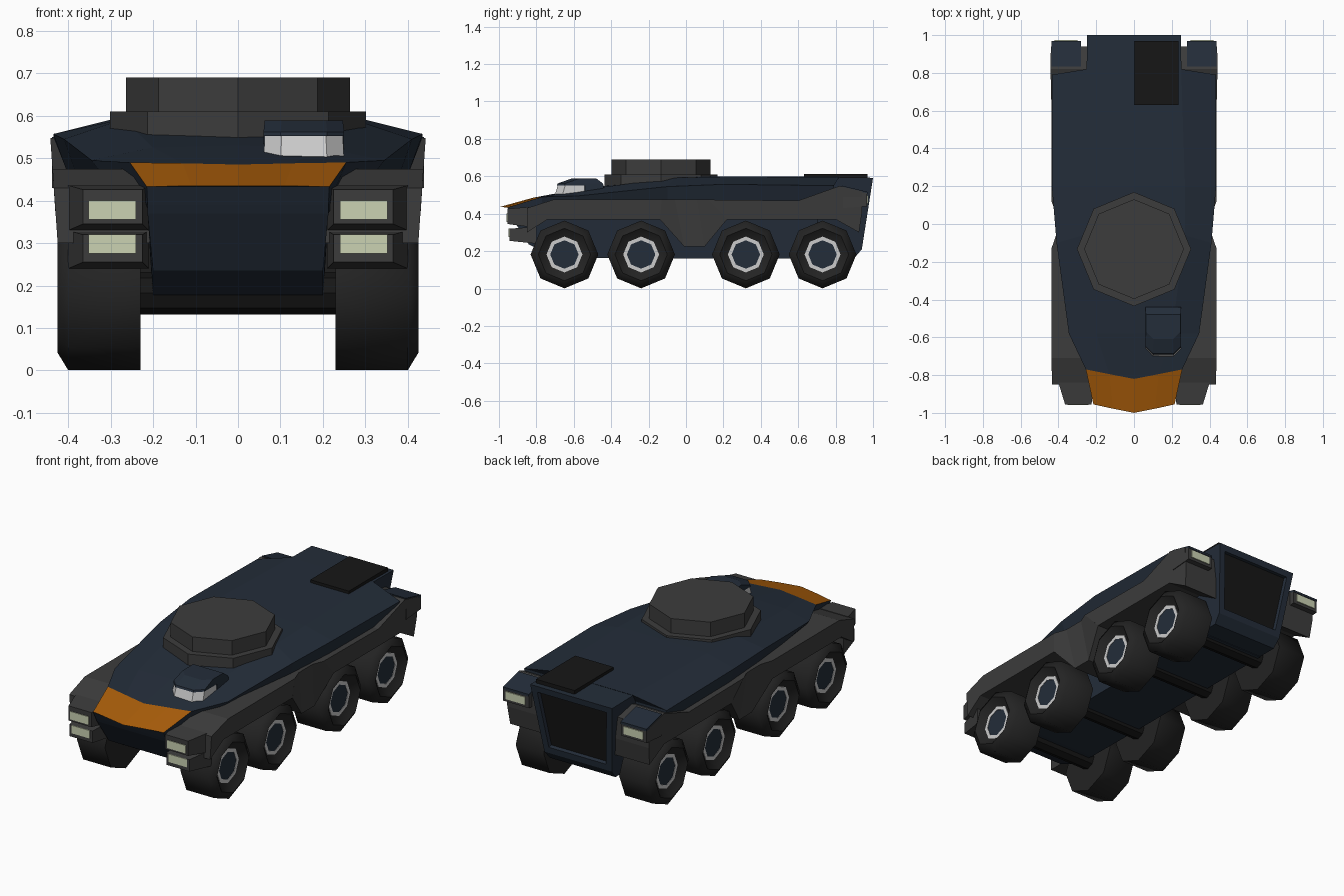
import bpy, bmesh, math

if "Cube" in bpy.data.objects:
    bpy.data.objects.remove(bpy.data.objects["Cube"])

def material(name, r, g, b):
    m = bpy.data.materials.new(name)
    m.diffuse_color = (r, g, b, 1)
    m.use_nodes = True
    m.node_tree.nodes["Principled BSDF"].inputs["Base Color"].default_value = m.diffuse_color
    return m

NAVY = material("navy", .017, .026, .041)
GREY = material("dark_grey", .045, .045, .045)
BLACK = material("black", .008, .008, .008)
TYRE = material("tyre", .017, .017, .017)
ORANGE = material("orange", .40, .11, .003)
LAMP = material("lamp", .6, .65, .45)
PALE = material("pale", .6, .6, .6)

def loft(name, rings, mats, strip_caps=False, tagged=(), inset=None):
    """Skin a list of closed point rings; tagged faces use the second material."""
    bm = bmesh.new()
    vs = [[bm.verts.new(p) for p in ring] for ring in rings]
    n = len(vs[0])
    faces = []
    for a, b in zip(vs, vs[1:]):
        for i in range(n):
            j = (i + 1) % n
            faces.append(bm.faces.new((a[i], a[j], b[j], b[i])))
    for ring in (vs[0], vs[-1]):
        if strip_caps:
            for i in range((n - 1) // 2):
                loop = [ring[i], ring[i + 1], ring[n - 2 - i], ring[n - 1 - i]]
                bm.faces.new(list(dict.fromkeys(loop)))
        else:
            bm.faces.new(ring)
    bmesh.ops.recalc_face_normals(bm, faces=bm.faces[:])
    for i in tagged:
        faces[i].material_index = 1
    if inset:
        f = faces[inset]
        bmesh.ops.inset_region(bm, faces=[f], thickness=.035, use_even_offset=True)
        bmesh.ops.inset_region(bm, faces=[f], thickness=.004, depth=-.02)
        f.material_index = 1
    me = bpy.data.meshes.new(name)
    bm.to_mesh(me)
    bm.free()
    for m in mats:
        me.materials.append(m)
    ob = bpy.data.objects.new(name, me)
    bpy.context.collection.objects.link(ob)
    return ob

def rect(x0, x1, z0, z1, y):
    return [(x0, y, z0), (x1, y, z0), (x1, y, z1), (x0, y, z1)]

def box(name, x0, x1, y0, y1, z0, z1, mat):
    return loft(name, [rect(x0, x1, z0, z1, y0), rect(x0, x1, z0, z1, y1)], [mat])

def flip(rings, s):
    return [[(s * x, y, z) for x, y, z in r] for r in rings]

def octagon_x(x, r, y, z):
    return [(x, y + r * math.cos(math.pi * k / 4),
             z + r * math.sin(math.pi * k / 4)) for k in range(8)]

# Hull: half sections (bottom, side, shoulder, roof edge, roof centre) from nose to tail
stations = [
    [(.2, -.84, .235), (.213, -.935, .39), (.215, -.955, .433), (.11, -.978, .435), (0, -1, .435)],
    [(.2, -.72, .18), (.23, -.77, .40), (.255, -.77, .49), (.13, -.795, .488), (0, -.82, .485)],
    [(.2, -.58, .165), (.31, -.58, .45), (.345, -.58, .495), (.2, -.58, .525), (0, -.58, .53)],
    [(.2, -.1, .16), (.38, -.1, .46), (.41, -.1, .545), (.27, -.06, .592), (0, -.06, .597)],
    [(.2, .2, .16), (.40, .2, .46), (.435, .2, .557), (.27, .2, .598), (0, .2, .60)],
    [(.2, .79, .16), (.40, .79, .46), (.435, .79, .55), (.25, .82, .597), (0, .82, .597)],
]
rings = []
for b, m, s, r, c in stations:
    half = [b, (.213, m[1] + .01, .37), m, s, r]
    rings.append(half + [c] + [(-x, y, z) for x, y, z in reversed(half)])
loft("hull", rings, [NAVY, ORANGE], strip_caps=True, tagged=(3, 4, 5, 6))

# Rear compartment with recessed door
prof = [(.7, .597), (1, .592), (.94, .21), (.9, .163), (.7, .163)]
rear = [[(s * (.2 + .05 * (z - .163) / .43), y, z) for y, z in prof] for s in (-1, 1)]
loft("rear_compartment", rear, [NAVY, BLACK], inset=1)
box("roof_hatch", 0, .235, .63, .97, .59, .613, BLACK)

# Turret ring and turret
def octagon_z(r, z):
    return [(r * math.cos(k * math.pi / 4), -.133 + r * math.sin(k * math.pi / 4), z)
            for k in range(8)]

loft("turret_base", [octagon_z(.302, .54), octagon_z(.302, .61)], [GREY])
loft("turret", [octagon_z(.264, .60), octagon_z(.264, .69)], [GREY])

# Driver cupola: window band and roof
def cupola(z, front, side, back=-.44):
    w = .095 - side
    return [(.155 + x, y, z) for x, y in (
        (w, back), (w, front + .04), (w - .04, front),
        (.04 - w, front), (-w, front + .04), (-w, back))]

loft("cupola_window", [cupola(.49, -.705, 0, -.54), cupola(.552, -.685, .003, -.54)], [PALE])
loft("cupola_back", [cupola(.49, -.58, 0), cupola(.552, -.58, 0)], [NAVY])
loft("cupola_roof", [cupola(.552, -.69, 0), cupola(.562, -.685, 0, -.445),
                     cupola(.589, -.61, .003, -.48)], [NAVY])

# Skirt profiles (y, z) in front of and behind the middle wedge
skirts = {
    "front": [(-.85, .30), (-.85, .43), (-.71, .475), (-.13, .475), (-.14, .37), (-.74, .37)],
    "rear": [(.12, .475), (.6, .47), (.82, .548), (.94, .52), (.94, .40), (.925, .30),
             (.80, .37), (.22, .37)],
}
# Recessed wedge between the middle wheels (x, y, z)
wedge = [(.437, -.13, .475), (.413, -.06, .475), (.413, .06, .475), (.437, .12, .475),
         (.43, .22, .37), (.395, .1, .225), (.395, -.01, .225), (.43, -.14, .37)]
wheel_y = (-.65, -.24, .32, .73)
WZ = .182

for s, side in ((1, "right"), (-1, "left")):
    # Side skirts and wedge
    for part, prof in skirts.items():
        outer = [(.437 + (z - .475) * .07, y, z) for y, z in prof]
        inner = [(.2, y, z) for y, z in prof]
        loft(f"{side}_{part}_skirt", flip([inner, outer], s), [GREY])
    loft(side + "_middle_wedge", flip([[(.2, y, z) for x, y, z in wedge], wedge], s),
         [GREY], strip_caps=True)

    # Stacked headlights in tapered housings
    for part, z0, z1, back, front in (("upper", .33, .436, -.84, -.955),
                                      ("lower", .24, .33, -.80, -.945)):
        loft(f"{side}_{part}_headlight_housing",
             flip([rect(.21, .40, z0, z1, back), rect(.225, .365, z0 + .015, z1 - .01, front)], s), [GREY])
        zc = .378 if part == "upper" else .298
        loft(f"{side}_{part}_headlight",
             flip([rect(.24, .352, zc - .022, zc + .022, front + .02),
                   rect(.24, .352, zc - .022, zc + .022, front - .004)], s), [LAMP])

    # Rear lamp block with sloping lid
    loft(side + "_rear_lamp_housing",
         flip([rect(.28, .438, .43, .535, .84), rect(.28, .438, .44, .51, .968)], s), [GREY])
    loft(side + "_rear_lamp_lid",
         flip([rect(.28, .438, .53, .55, .835), rect(.28, .438, .505, .517, .97)], s), [NAVY])
    loft(side + "_rear_lamp",
         flip([rect(.30, .42, .455, .497, .95), rect(.30, .42, .455, .497, .973)], s), [LAMP])

    # Wheels: dished tyre with recessed rim and hub
    for k, y in enumerate(wheel_y, 1):
        for part, steps, mat in (
                ("tyre", ((.23, .181), (.40, .181), (.425, .14), (.388, .094)), TYRE),
                ("rim", ((.37, .096), (.393, .096), (.393, .076), (.37, .076)), PALE),
                ("hub", ((.37, .08), (.391, .08)), NAVY)):
            ob = loft(f"{side}_{part}_{k}", flip([octagon_x(x, r, y, WZ) for x, r in steps], s), [mat])
            if part == "tyre":
                bpy.context.view_layer.objects.active = ob
                ob.select_set(True)
                bpy.ops.object.shade_smooth_by_angle(angle=math.radians(65))
                ob.select_set(False)

# Axles
for k, y in enumerate(wheel_y, 1):
    loft(f"axle_{k}", [octagon_x(-.24, .05, y, WZ), octagon_x(.24, .05, y, WZ)], [BLACK])
